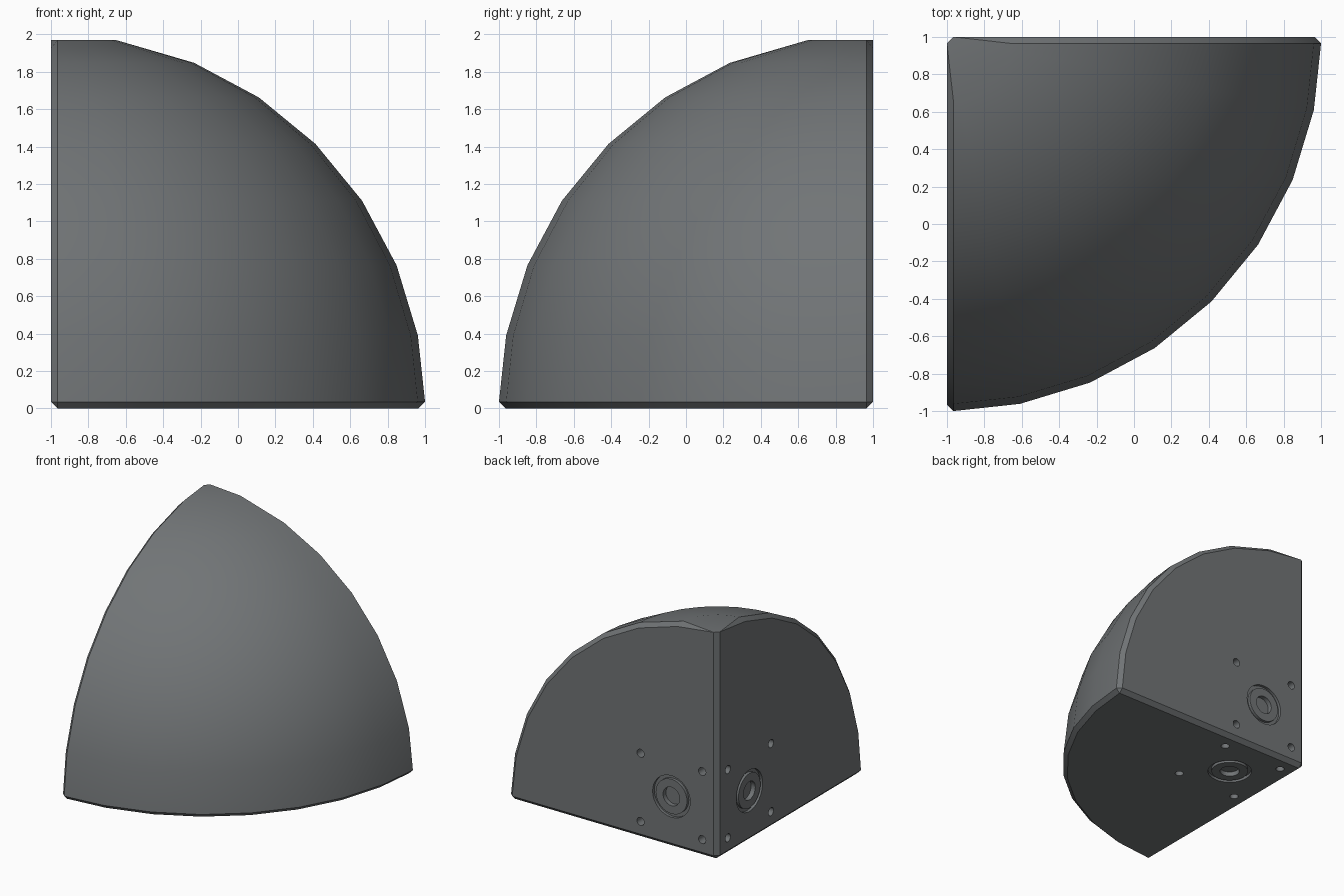
import bpy, bmesh, math
from mathutils import Vector

cube = bpy.data.objects.get("Cube")
if cube:
    bpy.data.objects.remove(cube, do_unlink=True)

RADIUS = 2.0
BEVEL = 0.035
STEP = 11.25
CENTRE = 0.44      # middle of the fitting on each flat side
SPREAD = 0.295     # pin hole offset from that middle


def to_world(p):
    """Corner-based coordinates to the centred frame."""
    return Vector((p[0] - 1, 1 - p[1], p[2]))


def turn(p, times):
    """Cycle the axes so one layout serves all three flat sides."""
    p = list(p)
    return p[-times:] + p[:-times] if times else p


def make_object(name, bm, mat):
    bmesh.ops.recalc_face_normals(bm, faces=bm.faces[:])
    mesh = bpy.data.meshes.new(name)
    bm.to_mesh(mesh)
    bm.free()
    mesh.materials.append(mat)
    obj = bpy.data.objects.new(name, mesh)
    bpy.context.collection.objects.link(obj)
    return obj


grey = bpy.data.materials.new("slate_grey")
grey.use_nodes = True
colour = (0.165, 0.176, 0.182, 1)
grey.diffuse_color = colour
grey.node_tree.nodes["Principled BSDF"].inputs["Base Color"].default_value = colour

# Eighth of a faceted ball with a flat crown and chamfered rims
points = []
levels = [i * STEP for i in range(7)] + [80]
for level in levels:
    e = math.radians(level)
    for j in range(9):
        a = math.radians(j * STEP)
        p = (RADIUS * math.cos(e) * math.cos(a),
             RADIUS * math.cos(e) * math.sin(a),
             RADIUS * math.sin(e))
        points.append([max(c, BEVEL) for c in p])
crown = RADIUS * math.sin(math.radians(80))

# Outlines of the three flat sides
for side in range(3):
    inner = RADIUS - BEVEL
    outline = [(BEVEL, BEVEL, 0)]
    for j in range(9):
        a = math.radians(j * STEP)
        outline.append((max(inner * math.cos(a), BEVEL),
                        max(inner * math.sin(a), BEVEL), 0))
    for p in outline:
        q = turn(p, side)
        if q[2] > inner - 0.001:
            q[2] = crown
        points.append(q)

bm = bmesh.new()
for p in points:
    bm.verts.new(to_world(p))
bmesh.ops.remove_doubles(bm, verts=bm.verts[:], dist=0.001)
hull = bmesh.ops.convex_hull(bm, input=bm.verts[:])
loose = [v for v in bm.verts if not v.link_faces]
bmesh.ops.delete(bm, geom=loose, context='VERTS')
bmesh.ops.dissolve_limit(bm, angle_limit=math.radians(0.4),
                         verts=bm.verts[:], edges=bm.edges[:])
body = make_object("ball_corner", bm, grey)


def add_cut(bm, side, u, v, inner, outer, depth, segments):
    """Round hole (inner = 0) or ring groove sunk into a flat side."""
    profile = [(inner, depth), (outer, depth), (outer, -0.05), (inner, -0.05)]
    loops = []
    for i in range(segments):
        a = 2 * math.pi * i / segments
        loops.append([bm.verts.new(to_world(turn(
            (u + r * math.cos(a), v + r * math.sin(a), d), side)))
            for r, d in (profile if inner else profile[1:3])])
    n = len(loops[0])
    for i in range(segments):
        here, after = loops[i], loops[(i + 1) % segments]
        for k in range(n if inner else 1):
            m = (k + 1) % n
            bm.faces.new((here[k], here[m], after[m], after[k]))
    if not inner:
        for k in range(2):
            bm.faces.new([loop[k] for loop in loops])


# Pin holes, ring groove and centre hole on each flat side
bm = bmesh.new()
for side in range(3):
    for du in (-SPREAD, SPREAD):
        for dv in (-SPREAD, SPREAD):
            add_cut(bm, side, CENTRE + du, CENTRE + dv, 0, 0.035, 0.1, 16)
    add_cut(bm, side, CENTRE, CENTRE, 0.15, 0.18, 0.025, 32)
    add_cut(bm, side, CENTRE, CENTRE, 0, 0.08, 0.04, 24)
cutter = make_object("hole_cutter", bm, grey)
cutter.hide_render = True

cut = body.modifiers.new("holes", 'BOOLEAN')
cut.operation = 'DIFFERENCE'
cut.solver = 'EXACT'
cut.object = cutter

bpy.ops.object.select_all(action='DESELECT')
body.select_set(True)
bpy.context.view_layer.objects.active = body
bpy.ops.object.modifier_apply(modifier=cut.name)
bpy.data.objects.remove(cutter, do_unlink=True)

# Soft ball surface, crisp rims and holes
bpy.ops.object.shade_smooth_by_angle(angle=math.radians(25))
